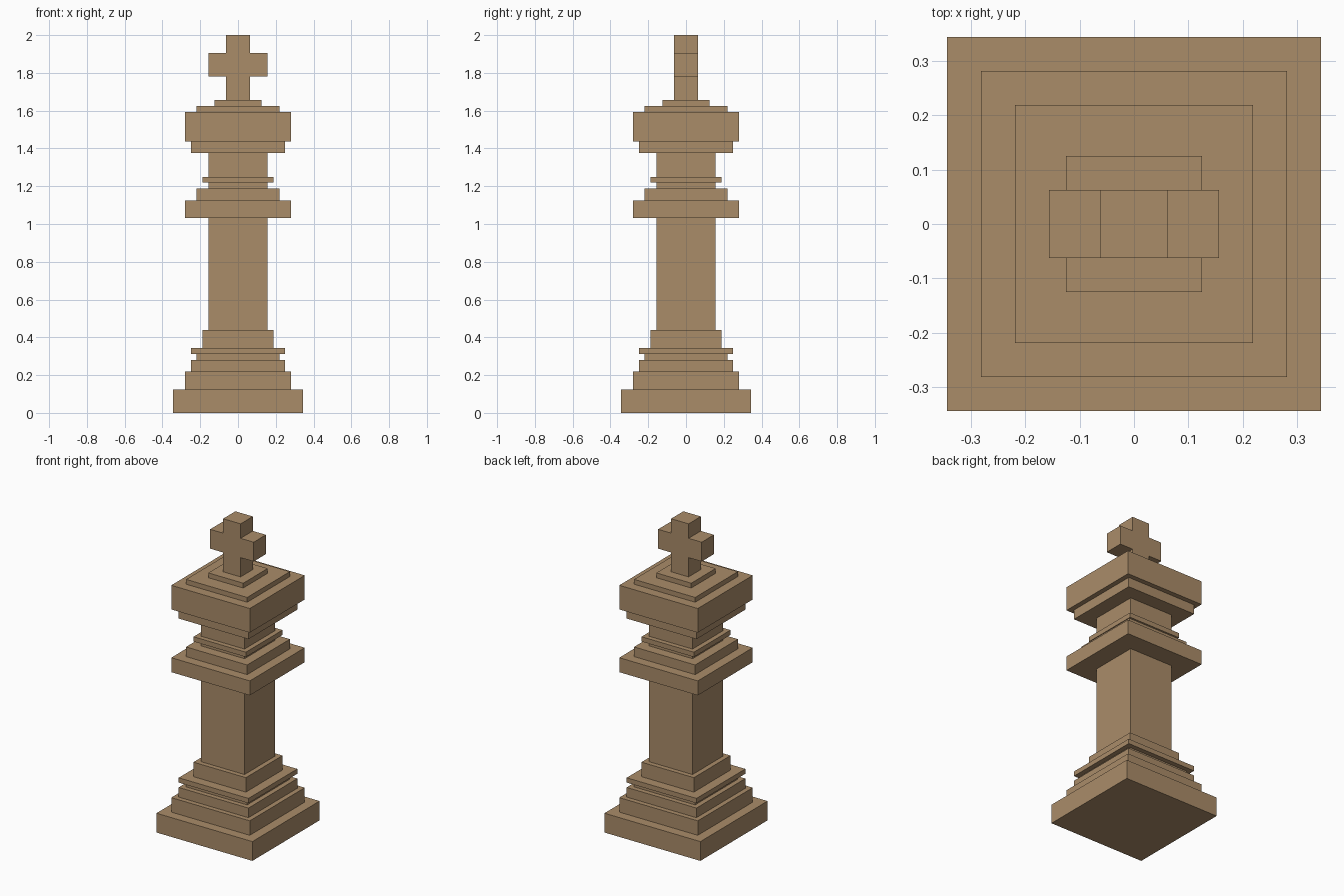
import bpy
import bmesh

cube = bpy.data.objects.get("Cube")
if cube:
    bpy.data.objects.remove(cube, do_unlink=True)

U = 1 / 32  # every step is a whole number of these units

wood = bpy.data.materials.new("light_wood")
wood.use_nodes = True
colour = (0.402, 0.262, 0.141, 1)
wood.diffuse_color = colour
wood.node_tree.nodes["Principled BSDF"].inputs["Base Color"].default_value = colour


def finish(name, bm):
    bmesh.ops.recalc_face_normals(bm, faces=bm.faces)
    mesh = bpy.data.meshes.new(name)
    bm.to_mesh(mesh)
    bm.free()
    mesh.materials.append(wood)
    obj = bpy.data.objects.new(name, mesh)
    bpy.context.collection.objects.link(obj)
    return obj


def stepped_tower(name, bottom, tiers):
    """Closed square solid; each tier is (half width, top height)."""
    bm = bmesh.new()
    rings = []
    z = bottom
    for half, top in tiers:
        for level in (z, top):
            rings.append([bm.verts.new((x * half * U, y * half * U, level * U))
                          for x, y in ((-1, -1), (1, -1), (1, 1), (-1, 1))])
        z = top
    for low, high in zip(rings, rings[1:]):
        for i in range(4):
            j = (i + 1) % 4
            bm.faces.new((low[i], low[j], high[j], high[i]))
    bm.faces.new(rings[0][::-1])
    bm.faces.new(rings[-1])
    return finish(name, bm)


# Stepped foot, plain shaft, collar, neck and crown
stepped_tower("base", 0, [(11, 4), (9, 7), (8, 9), (7, 10), (8, 11), (6, 14)])
stepped_tower("shaft", 14, [(5, 33)])
stepped_tower("collar", 33, [(9, 36), (7, 38), (5, 39), (6, 40)])
stepped_tower("neck", 40, [(5, 44)])
stepped_tower("crown", 44, [(8, 46), (9, 51), (7, 52), (4, 53)])

# Cross finial: mirrored outline extruded front to back
right_side = [(2, 53), (2, 57), (5, 57), (5, 61), (2, 61), (2, 64)]
outline = right_side + [(-x, z) for x, z in reversed(right_side)]
bm = bmesh.new()
front = bm.faces.new([bm.verts.new((x * U, -2 * U, z * U)) for x, z in outline])
extruded = bmesh.ops.extrude_face_region(bm, geom=[front], use_keep_orig=True)
back = [v for v in extruded["geom"] if isinstance(v, bmesh.types.BMVert)]
bmesh.ops.translate(bm, verts=back, vec=(0, 4 * U, 0))
finish("cross", bm)
